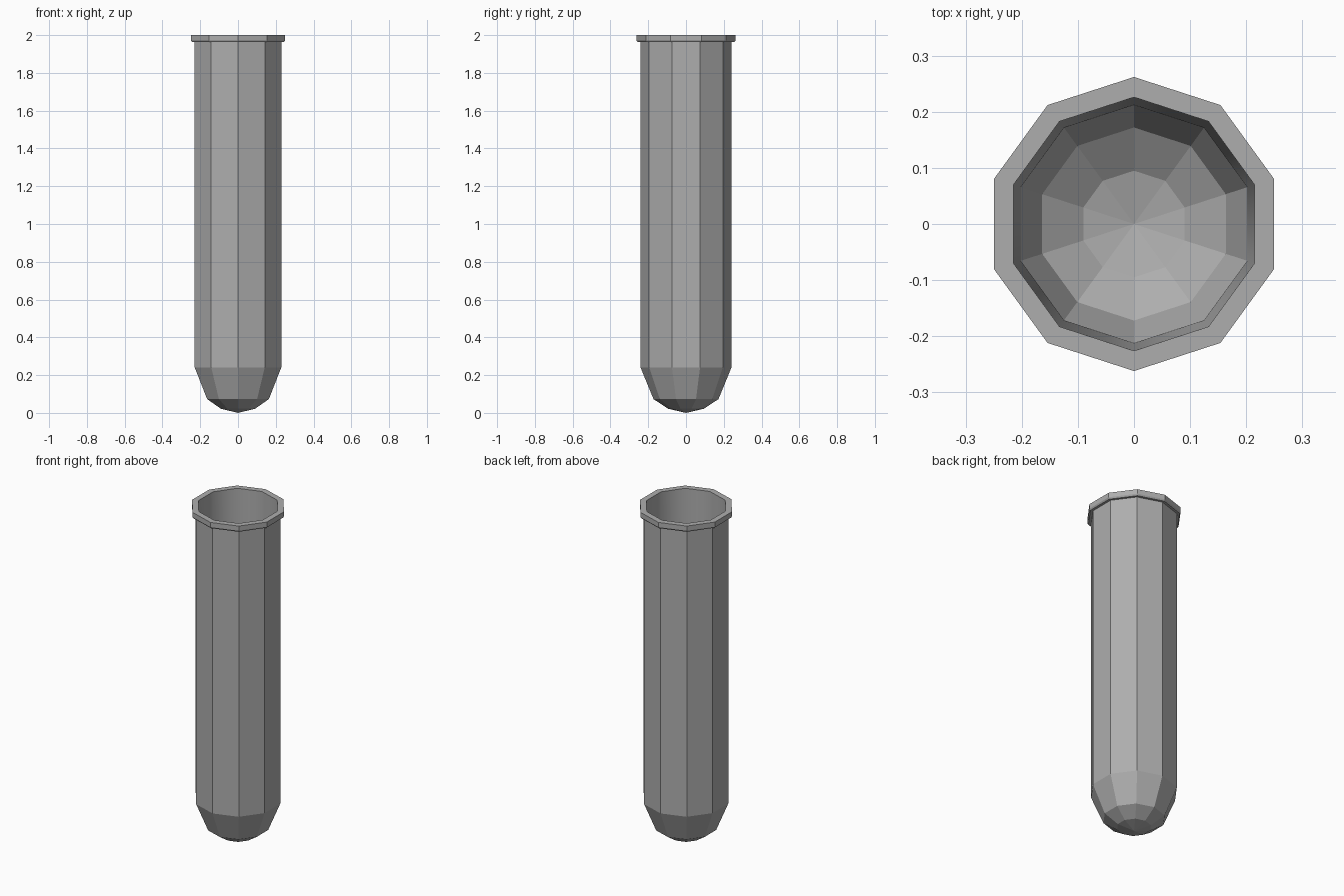
import bpy, bmesh
from math import sin, cos, tau

if "Cube" in bpy.data.objects:
    bpy.data.objects.remove(bpy.data.objects["Cube"])

SIDES = 10

# Mid-grey surface
grey = bpy.data.materials.new("mid_grey")
grey.diffuse_color = (0.42, 0.42, 0.42, 1)
grey.use_nodes = True
grey.node_tree.nodes["Principled BSDF"].inputs["Base Color"].default_value = grey.diffuse_color

def lathe(name, profile, smooth=False):
    """Revolve (radius, z) points into a faceted shell with a corner on the y axis."""
    bm = bmesh.new()
    rings = []
    for r, z in profile:
        if r == 0:
            rings.append([bm.verts.new((0, 0, z))] * SIDES)
        else:
            rings.append([bm.verts.new((r * sin(tau * i / SIDES), -r * cos(tau * i / SIDES), z))
                          for i in range(SIDES)])
    for low, high in zip(rings, rings[1:]):
        for i in range(SIDES):
            j = (i + 1) % SIDES
            corners = [low[i], low[j], high[j], high[i]]
            bm.faces.new(list(dict.fromkeys(corners))).smooth = smooth
    mesh = bpy.data.meshes.new(name)
    bm.to_mesh(mesh)
    bm.free()
    mesh.materials.append(grey)
    obj = bpy.data.objects.new(name, mesh)
    bpy.context.collection.objects.link(obj)
    return obj

# Rounded base, straight outer wall and flared lip
lathe("outer_tube", [
    (0, 0.0), (0.095, 0.022), (0.172, 0.073), (0.241, 0.241),
    (0.241, 1.963), (0.256, 1.963), (0.262, 1.972), (0.262, 2.0), (0.226, 2.0),
])

# Softly shaded inner wall, tapering down to the base
lathe("inner_wall", [(0.226, 2.0), (0.212, 0.22)], smooth=True)
